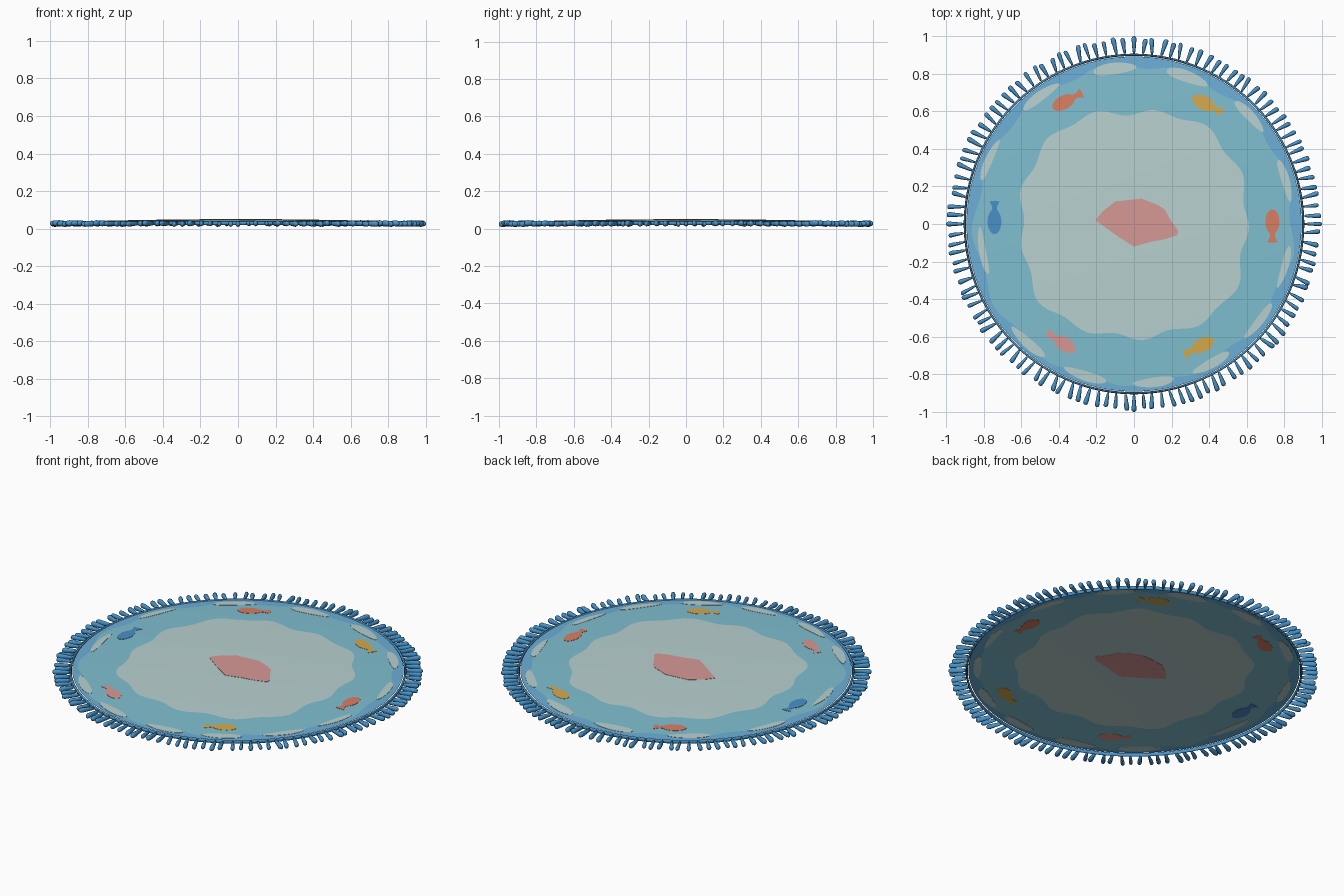
import bpy, bmesh, math, random
from math import sin, cos, pi, radians

if "Cube" in bpy.data.objects:
    bpy.data.objects.remove(bpy.data.objects["Cube"])
random.seed(4)


def material(name, rgb):
    m = bpy.data.materials.new(name)
    lin = [((c / 255 + 0.055) / 1.055) ** 2.4 for c in rgb]
    m.diffuse_color = (*lin, 1)
    m.use_nodes = True
    m.node_tree.nodes["Principled BSDF"].inputs["Base Color"].default_value = m.diffuse_color
    return m


sand = material("pale sand", (184, 209, 208))
teal = material("lagoon teal", (128, 191, 208))
sky = material("edge blue", (108, 175, 215))
pink = material("coral pink", (214, 153, 149))
orange = material("fish orange", (218, 126, 100))
yellow = material("fish yellow", (212, 170, 78))
blue = material("fish blue", (74, 143, 198))
fringe_blue = material("fringe blue", (72, 148, 202))


def finish(name, bm, mats, smooth=True):
    me = bpy.data.meshes.new(name)
    bm.to_mesh(me)
    bm.free()
    for m in mats:
        me.materials.append(m)
    for p in me.polygons:
        p.use_smooth = smooth
    ob = bpy.data.objects.new(name, me)
    bpy.context.collection.objects.link(ob)
    return ob


def dome(x, y):
    return 0.051 - 0.014 * (x * x + y * y) / 0.8


# Rug sheet: polar rings fitted to the wavy colour borders
def sand_edge(a):
    return 0.618 + 0.015 * cos(13 * a + 0.6) - 0.02 * cos(4 * a) + 0.006 * sin(7 * a)


def blue_edge(a):
    return 0.847 + 0.018 * cos(13 * a + 2.5)


N = 260
rings = [(lambda a: 0.2, 0), (lambda a: 0.4, 0), (sand_edge, 0),
         (lambda a: 0.75, 1), (blue_edge, 1), (lambda a: 0.892, 2)]
bm = bmesh.new()
centre = bm.verts.new((0, 0, dome(0, 0)))
prev = None
for radius, mat in rings:
    row = []
    for i in range(N):
        a = 2 * pi * i / N
        x, y = radius(a) * cos(a), radius(a) * sin(a)
        row.append(bm.verts.new((x, y, dome(x, y))))
    for i in range(N):
        j = (i + 1) % N
        if prev:
            f = bm.faces.new((prev[i], row[i], row[j], prev[j]))
        else:
            f = bm.faces.new((centre, row[i], row[j]))
        f.material_index = mat
    prev = row
finish("rug_sheet", bm, [sand, teal, sky])


# Thin plate that follows the sheet and shows on both sides
def plate(name, pts, mat, t=0.0014):
    bm = bmesh.new()
    top = [bm.verts.new((x, y, dome(x, y) + t)) for x, y in pts]
    low = [bm.verts.new((x, y, dome(x, y) - t)) for x, y in pts]
    n = len(pts)
    bm.faces.new(top)
    bm.faces.new(low[::-1])
    for i in range(n):
        j = (i + 1) % n
        bm.faces.new((low[i], low[j], top[j], top[i]))
    bmesh.ops.recalc_face_normals(bm, faces=bm.faces)
    bmesh.ops.triangulate(bm, faces=[f for f in bm.faces if len(f.verts) > 4])
    return finish(name, bm, [mat], False)


# Central coral patch
plate("coral_patch", [(-.205, .02), (-.17, .065), (-.1, .12), (.04, .135), (.13, .1),
                      (.165, .075), (.195, .02), (.235, -.035), (.23, -.06), (.17, -.08),
                      (.09, -.095), (0, -.12), (-.08, -.07), (-.15, -.02)], pink)

# Pale lens patches along the rim: (angle, half angle, middle radius, half depth)
patches = [(97, 8, .835, .036), (70, 8, .835, .036), (43, 7.5, .845, .03),
           (16, 8, .84, .025), (-16, 8, .835, .022), (-38, 8, .845, .025),
           (-61, 7.5, .85, .03), (-83, 7.5, .85, .03), (-108, 8, .85, .03),
           (-132, 8, .85, .03), (-170, 9, .82, .022), (156, 8, .845, .024),
           (126, 8, .845, .03)]
for k, (mid, half, r0, depth) in enumerate(patches):
    pts = []
    for i in range(24):
        u = 2 * pi * i / 24
        a = radians(mid + half * cos(u))
        r = r0 + depth * sin(u) * (0.85 + 0.15 * cos(u))
        pts.append((r * cos(a), r * sin(a)))
    plate(f"rim_patch_{k + 1}", pts, sand)

# Fish: (centre, tail direction, colour)
body = [(.066 * cos(u), .037 * sin(u)) for u in [radians(25 + 310 * i / 16) for i in range(17)]]
outline = body + [(.078, -.012), (.108, -.027), (.112, 0), (.108, 0.027), (.078, .012)]
fish = [((.737, .012), -90, orange), ((.37, .645), -27, yellow), ((-.375, .647), 28, orange),
        ((-.743, .012), 90, blue), ((-.37, -.64), 147, pink), ((.365, -.645), 207, yellow)]
for k, ((cx, cy), d, mat) in enumerate(fish):
    c, s = cos(radians(d)), sin(radians(d))
    plate(f"fish_{k + 1}", [(cx + x * c - y * s, cy + x * s + y * c) for x, y in outline], mat)

# Bound edge cord
bm = bmesh.new()
M, S = 180, 8
loops = []
for i in range(M):
    a = 2 * pi * i / M
    loops.append([bm.verts.new(((0.901 + .006 * cos(u)) * cos(a), (0.901 + .006 * cos(u)) * sin(a),
                                0.030 + .011 * sin(u))) for u in [2 * pi * q / S for q in range(S)]])
for i in range(M):
    A, B = loops[i], loops[(i + 1) % M]
    for q in range(S):
        w = (q + 1) % S
        bm.faces.new((A[q], B[q], B[w], A[w]))
bmesh.ops.recalc_face_normals(bm, faces=bm.faces)
finish("edge_cord", bm, [fringe_blue])

# Fringe: club-shaped tassels, thin at the cord and fuller at the tip
bm = bmesh.new()
T = 120
profile = [(0, .005, .010), (.2, .008, .012), (.5, .010, .014), (.8, .0125, .016),
           (.94, .011, .013), (1, .005, .006)]
for k in range(T):
    a = 2 * pi * k / T + random.uniform(-.006, .006) * (k % 30 > 0)
    yaw = random.uniform(-.16, .16) * (k % 30 > 0)
    length = 0.092 if k % 30 == 0 else random.uniform(.076, .091)
    drop = random.uniform(-.004, .002)
    size = random.uniform(.85, 1.1)
    prev = None
    for t, w, h in profile:
        row = []
        for q in range(8):
            u = 2 * pi * q / 8
            along = length * t
            side = w * size * cos(u) + along * yaw
            r = 0.908 + along
            z = 0.028 + drop * t + h * sin(u) * min(size, 1)
            row.append(bm.verts.new((r * cos(a) - side * sin(a), r * sin(a) + side * cos(a), max(z, 0.004))))
        if prev:
            for q in range(8):
                w2 = (q + 1) % 8
                bm.faces.new((prev[q], prev[w2], row[w2], row[q]))
        else:
            bm.faces.new(row)
        prev = row
    bm.faces.new(prev[::-1])
bmesh.ops.recalc_face_normals(bm, faces=bm.faces)
finish("fringe_tassels", bm, [fringe_blue])
